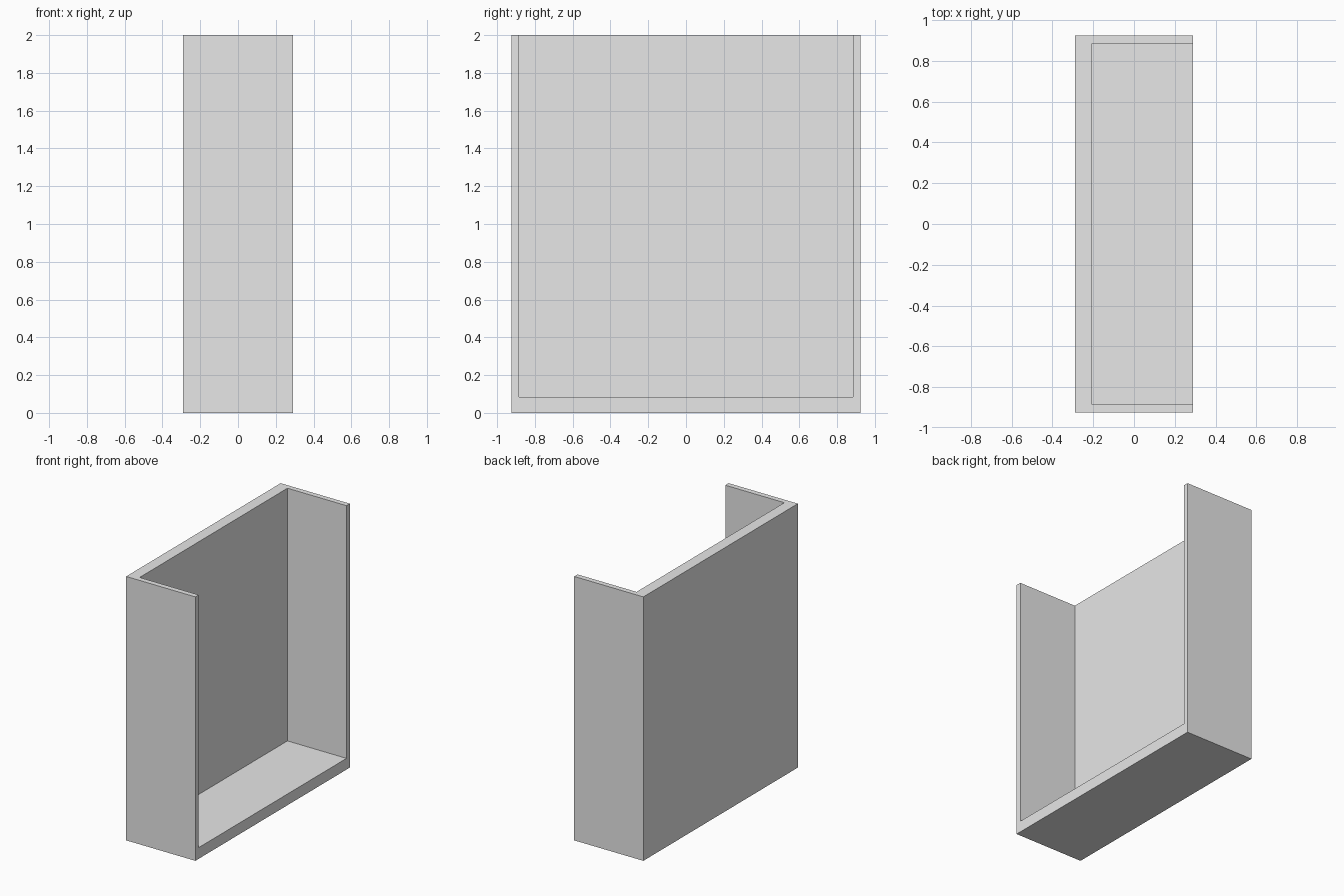
import bpy

cube = bpy.data.objects.get("Cube")
if cube:
    bpy.data.objects.remove(cube, do_unlink=True)

WIDTH, DEPTH, HEIGHT = 0.58, 1.85, 2.0
SIDE, BACK, BASE = 0.04, 0.085, 0.085
OVER = 0.2  # how far the cutter pokes out of the open sides

grey = bpy.data.materials.new("light_grey")
grey.use_nodes = True
grey.diffuse_color = (0.8, 0.8, 0.8, 1)
bsdf = next(n for n in grey.node_tree.nodes if n.type == "BSDF_PRINCIPLED")
bsdf.inputs["Base Color"].default_value = grey.diffuse_color


def box(name, low, high):
    centre = [(a + b) / 2 for a, b in zip(low, high)]
    bpy.ops.mesh.primitive_cube_add(size=1, location=centre)
    obj = bpy.context.object
    obj.name = name
    obj.scale = [b - a for a, b in zip(low, high)]
    bpy.ops.object.transform_apply(location=True, rotation=False, scale=True)
    obj.data.materials.append(grey)
    return obj


# Solid outer block
x, y = WIDTH / 2, DEPTH / 2
shell = box("open_tray_shell", (-x, -y, 0), (x, y, HEIGHT))

# Hollow that opens to the top and to the +x side
hollow = box("hollow_cutter", (-x + BACK, -y + SIDE, BASE),
             (x + OVER, y - SIDE, HEIGHT + OVER))
hollow.hide_render = True

cut = shell.modifiers.new("hollow", "BOOLEAN")
cut.operation = "DIFFERENCE"
cut.solver = "EXACT"
cut.object = hollow
bpy.ops.object.select_all(action="DESELECT")
shell.select_set(True)
bpy.context.view_layer.objects.active = shell
bpy.ops.object.modifier_apply(modifier=cut.name)
bpy.data.objects.remove(hollow, do_unlink=True)
